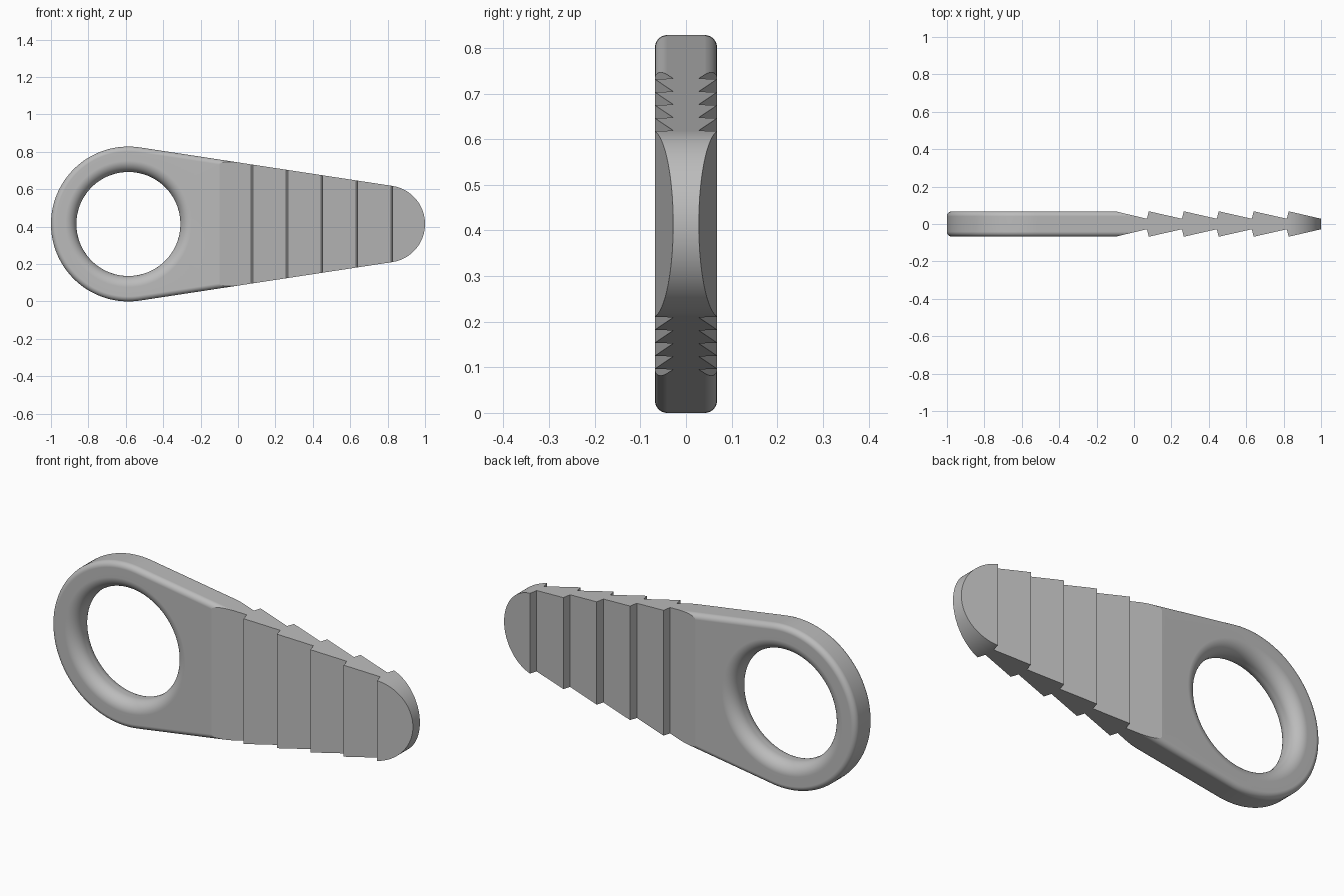
import bpy, bmesh, math
from math import sin, cos, pi

cube = bpy.data.objects.get("Cube")
if cube:
    bpy.data.objects.remove(cube, do_unlink=True)

# Main dimensions
R, TIP_R, HOLE_R = 0.414, 0.206, 0.278     # big end, small end, finger hole
CX, TIP_X, CZ = R - 1, 1 - TIP_R, R        # centres of both ends
PHI = math.acos((R - TIP_R) / (TIP_X - CX))  # direction of the side normals
HALF, THIN = 0.068, 0.028                  # half thickness, at tooth root
OUTER_FILLET, HOLE_FILLET = 0.027, 0.06
RAMP_X, JOIN_X = -0.1, 0.03
TEETH = [0.075 + 0.187 * i for i in range(5)]
SLOPE = (HALF - THIN) / (TEETH[0] - 0.006 - RAMP_X)


def half_height(x):
    """Half height of the straight tapered part."""
    return (R - (x - CX) * cos(PHI)) / sin(PHI)


def fillet(d, y, radius, start):
    """Quarter circle of (distance, y) points."""
    steps = 12
    return [(d + radius * cos(start + pi / 2 * i / steps),
             y + radius * sin(start + pi / 2 * i / steps)) for i in range(steps + 1)]


bm = bmesh.new()

# Ring handle: rounded section swept around the hole; outer side follows the taper
o, h = R - OUTER_FILLET, HOLE_R + HOLE_FILLET
oy, hy = HALF - OUTER_FILLET, HALF - HOLE_FILLET
outer = fillet(o, -oy, OUTER_FILLET, -pi / 2) + fillet(o, oy, OUTER_FILLET, 0)
inner = fillet(h, hy, HOLE_FILLET, pi / 2) + fillet(h, -hy, HOLE_FILLET, pi)
N = 144
rings = []
for k in range(N):
    a = 2 * pi * k / N
    t = min(a, 2 * pi - a)
    stretch = 1 / cos(PHI - t) if t < PHI else 1
    pts = [(d * stretch, y) for d, y in outer] + inner
    rings.append([bm.verts.new((CX + d * cos(a), y, CZ + d * sin(a))) for d, y in pts])
for k in range(N):
    A, B = rings[k], rings[(k + 1) % N]
    for i in range(len(A)):
        j = (i + 1) % len(A)
        bm.faces.new((A[i], A[j], B[j], B[i]))


def trim(point, normal, fill):
    """Cut away everything beyond a plane, optionally closing the cut."""
    geom = bm.verts[:] + bm.edges[:] + bm.faces[:]
    cut = bmesh.ops.bisect_plane(bm, geom=geom, dist=1e-6, plane_co=point,
                                 plane_no=normal, clear_outer=True)["geom_cut"]
    if fill:
        edges = [e for e in cut if isinstance(e, bmesh.types.BMEdge)]
        bmesh.ops.contextual_create(bm, geom=edges)


# Sloped faces leading into the toothed blade
trim((0.15, 0, 0), (1, 0, 0), True)
for s in (-1, 1):
    trim((RAMP_X, s * HALF, 0), (SLOPE, s, 0), True)
trim((JOIN_X, 0, 0), (1, 0, 0), False)

# Toothed blade: (x, half thickness, half height) stations
stations = [(JOIN_X, HALF - SLOPE * (JOIN_X - RAMP_X))]
for t in TEETH:
    stations += [(t - 0.006, THIN), (t + 0.004, HALF)]
stations = [(x, y, half_height(x)) for x, y in stations]
x0 = TEETH[-1] + 0.004
for i in range(25):
    a = PHI * (1 - i / 24)
    x = TIP_X + TIP_R * cos(a)
    y = HALF - (HALF - THIN) * (x - x0) / (1 - x0)
    if x > x0 + 0.0005:
        stations.append((x, y, TIP_R * sin(a)))
rows = [[bm.verts.new((x, sy * y, CZ + sz * hh))
         for sy, sz in ((-1, -1), (1, -1), (1, 1), (-1, 1))] for x, y, hh in stations]
for A, B in zip(rows, rows[1:]):
    for i in range(4):
        j = (i + 1) % 4
        bm.faces.new((A[i], A[j], B[j], B[i]))

bmesh.ops.remove_doubles(bm, verts=bm.verts[:], dist=0.0002)
bmesh.ops.recalc_face_normals(bm, faces=bm.faces[:])

mesh = bpy.data.meshes.new("ring_handled_wedge")
bm.to_mesh(mesh)
bm.free()
wedge = bpy.data.objects.new("ring_handled_wedge", mesh)
bpy.context.collection.objects.link(wedge)

# Plain grey material
grey = bpy.data.materials.new("plain_grey")
grey.use_nodes = True
color = (0.5, 0.5, 0.5, 1)
grey.diffuse_color = color
grey.node_tree.nodes["Principled BSDF"].inputs["Base Color"].default_value = color
mesh.materials.append(grey)

# Smooth rounding with crisp tooth edges
bpy.ops.object.select_all(action="DESELECT")
wedge.select_set(True)
bpy.context.view_layer.objects.active = wedge
bpy.ops.object.shade_smooth_by_angle(angle=math.radians(10))
weighted = wedge.modifiers.new("weighted_normals", "WEIGHTED_NORMAL")
weighted.keep_sharp = True
